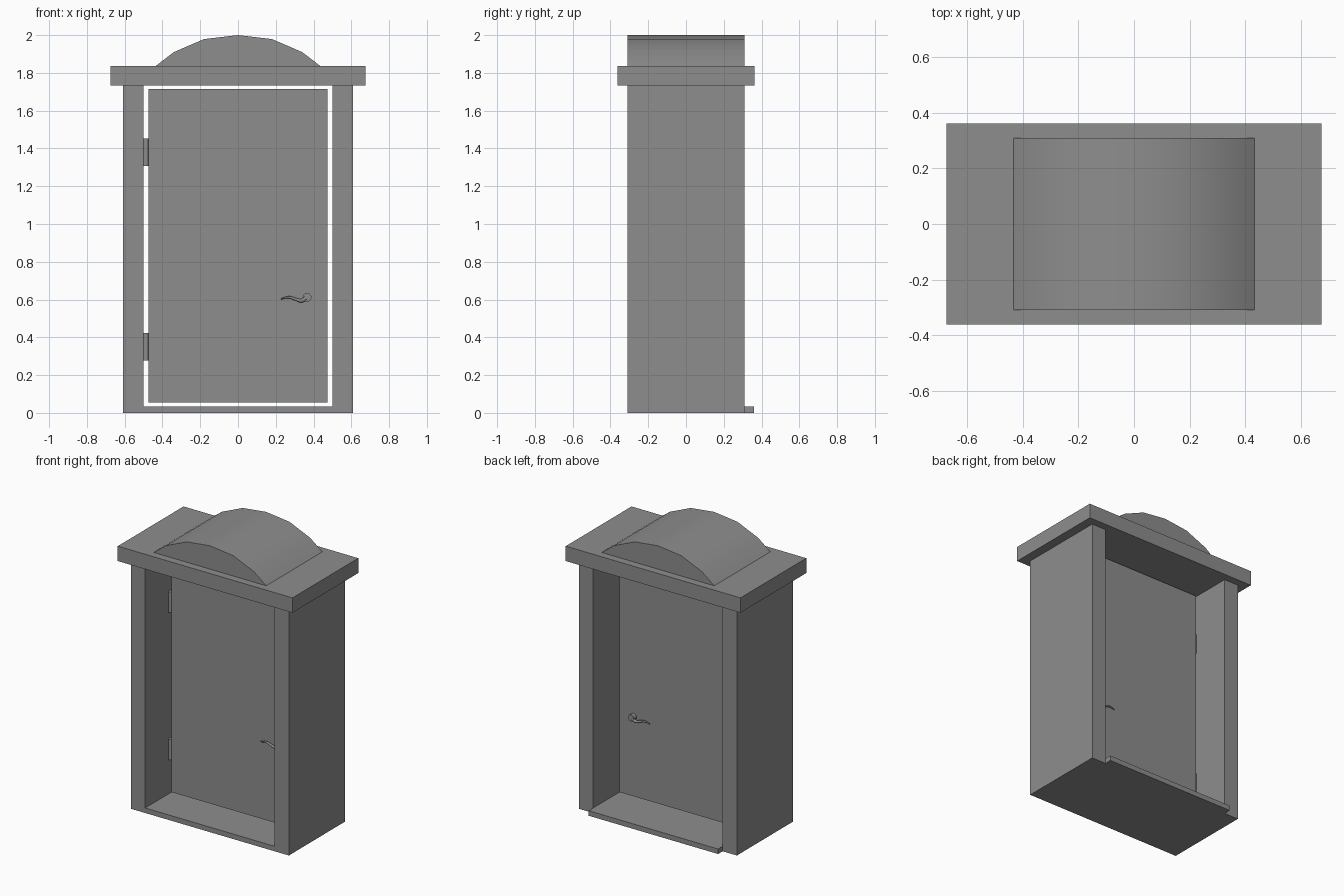
import bpy, bmesh
from mathutils import Matrix

cube = bpy.data.objects.get("Cube")
if cube:
    bpy.data.objects.remove(cube, do_unlink=True)

grey = bpy.data.materials.new("plain_grey")
grey.use_nodes = True
COLOUR = (0.27, 0.27, 0.27, 1)
grey.diffuse_color = COLOUR
grey.node_tree.nodes["Principled BSDF"].inputs["Base Color"].default_value = COLOUR


def add_object(name, data):
    obj = bpy.data.objects.new(name, data)
    data.materials.append(grey)
    bpy.context.collection.objects.link(obj)
    return obj


def finish(name, bm):
    bmesh.ops.recalc_face_normals(bm, faces=bm.faces)
    mesh = bpy.data.meshes.new(name)
    bm.to_mesh(mesh)
    bm.free()
    return add_object(name, mesh)


def box(name, low, high):
    bm = bmesh.new()
    bmesh.ops.create_cube(bm, size=1)
    for v in bm.verts:
        v.co = [h if c > 0 else l for c, l, h in zip(v.co, low, high)]
    return finish(name, bm)


def cylinder(name, centre, radius, depth, turn=0):
    bm = bmesh.new()
    place = Matrix.Translation(centre) @ Matrix.Rotation(turn, 4, 'X')
    bmesh.ops.create_cone(bm, cap_ends=True, segments=20, radius1=radius,
                          radius2=radius, depth=depth, matrix=place)
    return smooth(finish(name, bm))


def smooth(obj):
    bpy.ops.object.select_all(action='DESELECT')
    obj.select_set(True)
    bpy.context.view_layer.objects.active = obj
    bpy.ops.object.shade_smooth_by_angle()
    return obj


# Frame: two deep posts, threshold and overhanging lintel
box("left_post", (0.5, -0.31, 0), (0.61, 0.31, 1.735))
box("right_post", (-0.61, -0.31, 0), (-0.5, 0.31, 1.735))
box("threshold", (-0.5, -0.31, 0), (0.5, 0.36, 0.035))
box("lintel", (-0.675, -0.363, 1.733), (0.675, 0.363, 1.837))

# Arched crown on the lintel
half = [(0.435, 1.837), (0.34, 1.91), (0.18, 1.979)]
profile = half + [(0, 2.0)] + [(-x, z) for x, z in reversed(half)]
bm = bmesh.new()
face = bm.faces.new([bm.verts.new((x, -0.31, z)) for x, z in profile])
extruded = bmesh.ops.extrude_face_region(bm, geom=[face])
bmesh.ops.translate(bm, vec=(0, 0.62, 0),
                    verts=[g for g in extruded["geom"] if isinstance(g, bmesh.types.BMVert)])
smooth(finish("arched_crown", bm))

# Door leaf hung clear of the frame
box("door", (-0.475, -0.055, 0.055), (0.475, 0.055, 1.715))

# Hinges: a leaf plate in the gap and a knuckle at the front
for name, z in (("lower", 0.35), ("upper", 1.38)):
    box(name + "_hinge_leaf", (-0.501, -0.045, z - 0.07), (-0.473, 0.03, z + 0.07))
    cylinder(name + "_hinge_knuckle", (-0.4875, -0.048, z), 0.0135, 0.144)

# Wavy lever handle with a round boss on each side of the door
path = [(0.228, 0.604, 0.4), (0.27, 0.612, 0.7), (0.305, 0.602, 0.85),
        (0.335, 0.594, 1.1), (0.362, 0.61, 1.5)]
for name, side in (("front", -1), ("back", 1)):
    curve = bpy.data.curves.new(name + "_lever", 'CURVE')
    curve.dimensions = '3D'
    curve.bevel_depth = 0.009
    curve.bevel_resolution = 3
    curve.use_fill_caps = True
    spline = curve.splines.new('BEZIER')
    spline.bezier_points.add(len(path) - 1)
    for point, (x, z, width) in zip(spline.bezier_points, path):
        point.co = (x, side * 0.075, z)
        point.radius = width
        point.handle_left_type = point.handle_right_type = 'AUTO'
    add_object(name + "_lever", curve)
    cylinder(name + "_handle_boss", (0.366, side * 0.068, 0.612), 0.023, 0.032, 1.5708)
